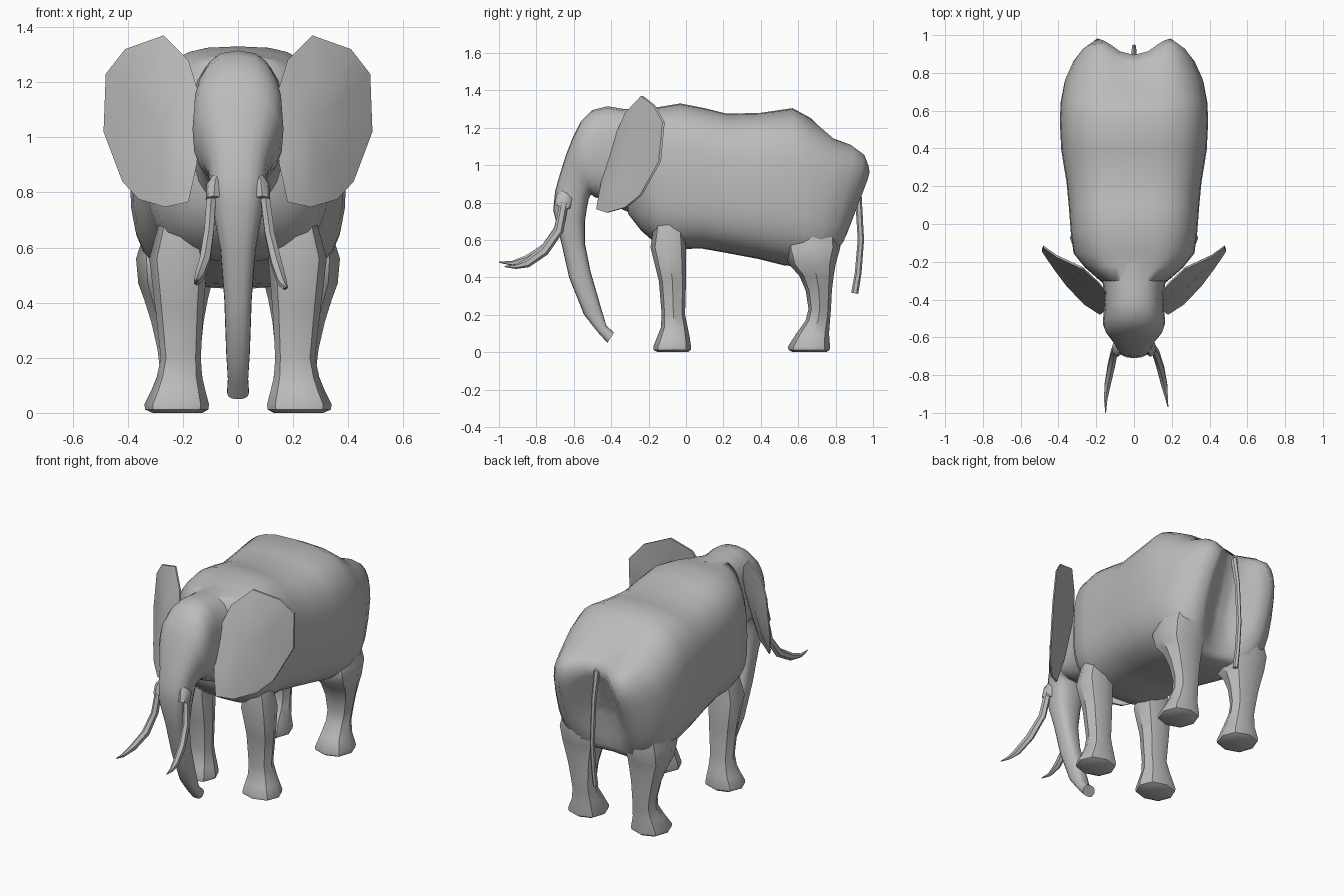
import bpy, bmesh, math
from mathutils import Vector

hide = bpy.data.materials.new("grey hide")
hide.diffuse_color = (0.5, 0.5, 0.5, 1)


def finish(bm, name, angle=40):
    bmesh.ops.recalc_face_normals(bm, faces=bm.faces)
    me = bpy.data.meshes.new(name)
    bm.to_mesh(me)
    bm.free()
    me.materials.append(hide)
    ob = bpy.data.objects.new(name, me)
    bpy.context.collection.objects.link(ob)
    bpy.ops.object.select_all(action='DESELECT')
    ob.select_set(True)
    bpy.context.view_layer.objects.active = ob
    bpy.ops.object.shade_smooth_by_angle(angle=math.radians(angle))
    return ob


def spow(v, e):
    return math.copysign(abs(v) ** e, v)


def ring(a, b, w, seg, n=2.0):
    """Superellipse from point a (top) to b (bottom), half-width w along x."""
    a, b = Vector(a), Vector(b)
    c, h = (a + b) / 2, (a - b) / 2
    pts = []
    for i in range(seg):
        t = 2 * math.pi * i / seg
        pts.append(c + h * spow(math.cos(t), 2 / n)
                   + Vector((w * spow(math.sin(t), 2 / n), 0, 0)))
    return pts


def loft(name, rings, angle=40, tweak=None):
    bm = bmesh.new()
    rows = [[bm.verts.new(tweak(p) if tweak else p) for p in r] for r in rings]
    for r, s in zip(rows, rows[1:]):
        k = len(r)
        for i in range(k):
            bm.faces.new((r[i], r[(i + 1) % k], s[(i + 1) % k], s[i]))
    bm.faces.new(rows[0])
    bm.faces.new(rows[-1])
    return finish(bm, name, angle)


def tube(name, path, seg=6, flat=1.0, angle=40):
    """Tapered tube through (x, y, z, radius) points."""
    rings = []
    for i, p in enumerate(path):
        d = Vector(path[min(i + 1, len(path) - 1)][:3]) - Vector(path[max(i - 1, 0)][:3])
        side = Vector((0, -d.z, d.y)).normalized() * p[3]
        c = Vector(p[:3])
        rings.append(ring(c + side, c - side, p[3] * flat, seg))
    return loft(name, rings, angle)


# Body: (top y, top z, bottom y, bottom z, half width)
body = [(-.30, 1.295, -.31, .74, .175), (-.22, 1.30, -.24, .65, .26),
        (-.15, 1.31, -.16, .58, .32), (-.03, 1.33, -.05, .55, .335),
        (.10, 1.305, .08, .555, .345), (.22, 1.275, .22, .53, .357),
        (.40, 1.28, .38, .50, .385), (.57, 1.305, .52, .465, .393),
        (.67, 1.25, .62, .455, .388), (.80, 1.155, .70, .45, .368),
        (.91, 1.125, .765, .46, .325), (.97, 1.09, .79, .48, .285),
        (1.02, 1.05, .81, .50, .22)]
rings = [ring((0, a, b), (0, c, d), w, 32, 3.0) for a, b, c, d, w in body]
last = rings[-1]
mid = sum(last, Vector()) / len(last)
for s in (.75, .5, .25, .08):
    rings.append([mid + (p - mid) * s for p in last])


def cleft(p):
    # press the rump in along the middle so two haunches stand out
    k = min(1, max(0, (.2 - abs(p.x)) / .15)) * min(1, max(0, (p.y - .70) / .2))
    return Vector((p.x, p.y - .125 * k, p.z))


loft("body", rings, 75, cleft)

# Head and trunk in one sweep: (front y, z, back y, z, half width)
head = [(-.20, 1.305, -.20, .68, .20), (-.33, 1.30, -.31, .75, .165),
        (-.42, 1.315, -.40, .79, .155), (-.50, 1.295, -.46, .82, .162),
        (-.565, 1.23, -.49, .83, .165), (-.605, 1.15, -.50, .84, .155),
        (-.64, 1.06, -.51, .84, .133), (-.675, .95, -.52, .82, .108),
        (-.70, .86, -.53, .77, .10), (-.71, .76, -.54, .70, .09),
        (-.67, .60, -.54, .58, .064), (-.625, .40, -.51, .43, .05),
        (-.545, .20, -.455, .24, .043), (-.47, .105, -.425, .14, .037),
        (-.42, .05, -.385, .105, .04)]
loft("head_and_trunk", [ring((0, a, b), (0, c, d), w, 20, 2.6)
                        for a, b, c, d, w in head], 50)

# Legs: (z, front y, back y, inner x, outer x)
front = [(.75, -.16, -.02, .13, .27), (.56, -.19, .0, .11, .322),
         (.38, -.145, .0, .125, .30), (.20, -.13, -.005, .135, .28),
         (.13, -.135, .01, .13, .295), (.08, -.155, .02, .118, .315),
         (.03, -.175, .027, .105, .34), (.012, -.175, .025, .108, .337),
         (0, -.15, .01, .135, .31)]
hind = [(.75, .60, .80, .12, .31), (.56, .52, .825, .08, .37),
        (.47, .55, .80, .095, .362), (.41, .605, .79, .11, .34),
        (.33, .64, .78, .125, .315),
        (.23, .655, .775, .135, .292), (.17, .64, .77, .135, .285),
        (.10, .59, .765, .125, .30), (.03, .545, .77, .105, .335),
        (.012, .548, .768, .108, .332), (0, .57, .75, .13, .31)]
for side, s in (("left", -1), ("right", 1)):
    for part, prof in (("front_leg", front), ("hind_leg", hind)):
        loft(f"{part}_{side}",
             [ring((s * (a + b) / 2, f, z), (s * (a + b) / 2, k, z),
                   (b - a) / 2, 8, 2.3) for z, f, k, a, b in prof], 42)

# Ears: thin sheets from an outline, thicker in the middle
outline = [(.27, -.235, 1.37), (.41, -.17, 1.32), (.48, -.12, 1.23),
           (.488, -.14, 1.02), (.42, -.24, .84), (.36, -.32, .775),
           (.265, -.42, .747), (.18, -.475, .765), (.15, -.45, .90),
           (.13, -.39, 1.12), (.18, -.32, 1.28)]
for side, s in (("left", -1), ("right", 1)):
    bm = bmesh.new()
    cen = Vector((.27, -.32, 1.05))
    n = len(outline)
    loops = []
    for off in (-1, 1):
        rim = [bm.verts.new((s * x, y + off * .006, z)) for x, y, z in outline]
        inner = []
        for o in outline:
            p = cen.lerp(Vector(o), .55)
            inner.append(bm.verts.new((s * (p.x + off * -.01), p.y + off * .018, p.z)))
        for i in range(n):
            j = (i + 1) % n
            bm.faces.new((rim[i], rim[j], inner[j], inner[i]))
        tip = bm.verts.new((s * cen.x, cen.y + off * .028, cen.z))
        for i in range(n):
            bm.faces.new((inner[i], inner[(i + 1) % n], tip))
        loops.append(rim)
    for i in range(n):
        j = (i + 1) % n
        bm.faces.new((loops[0][i], loops[0][j], loops[1][j], loops[1][i]))
    finish(bm, f"ear_{side}", 35)
    # Fleshy socket each tusk grows from
    tube(f"tusk_socket_{side}", [(s * .07, -.63, .865, .03), (s * .083, -.645, .83, .048),
                                 (s * .088, -.66, .775, .045)], 8, .65)

# Tusks: the two curve a little differently
tube("tusk_left", [(-.095, -.65, .81, .024), (-.105, -.68, .66, .025),
                   (-.12, -.75, .555, .027), (-.14, -.85, .495, .023),
                   (-.15, -.93, .475, .013), (-.15, -1.0, .482, .003)], 6, .8)
tube("tusk_right", [(.095, -.65, .81, .024), (.115, -.68, .65, .025),
                    (.14, -.76, .54, .027), (.16, -.85, .475, .023),
                    (.17, -.91, .458, .013), (.18, -.97, .458, .003)], 6, .8)

# Tail
tube("tail", [(0, .80, 1.06, .02), (0, .89, 1.03, .022), (0, .92, .86, .018),
              (0, .935, .60, .017), (0, .92, .42, .018), (0, .902, .315, .019)], 6, .75)
